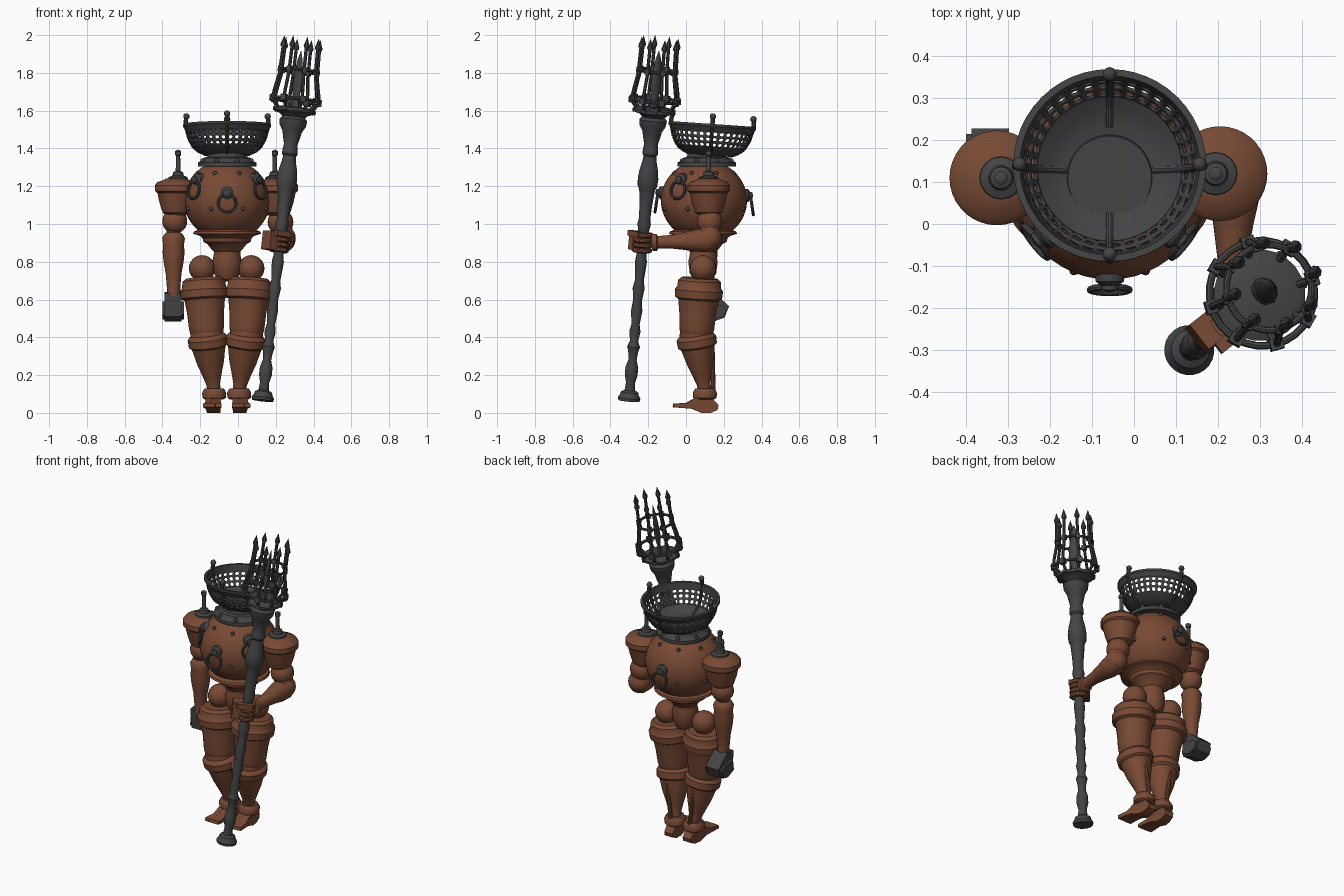
import bpy, bmesh, math
from mathutils import Vector as V, Matrix as M

def material(name, rgb):
    m = bpy.data.materials.new(name)
    m.diffuse_color = (*rgb, 1)
    return m
RUST = material("rust_brown", (0.19, 0.068, 0.034))
IRON = material("dark_iron", (0.058, 0.057, 0.058))

def finish(name, bm, mat, angle=35):
    bmesh.ops.remove_doubles(bm, verts=bm.verts, dist=1e-5)
    bmesh.ops.recalc_face_normals(bm, faces=bm.faces)
    me = bpy.data.meshes.new(name)
    bm.to_mesh(me); bm.free()
    me.materials.append(mat)
    me.shade_smooth()
    me.set_sharp_from_angle(angle=math.radians(angle))
    ob = bpy.data.objects.new(name, me)
    bpy.context.collection.objects.link(ob)
    return ob

def frame(a, b):
    # matrix at a with local Z pointing to b
    return M.Translation(V(a)) @ (V(b) - V(a)).to_track_quat('Z', 'Y').to_matrix().to_4x4()

def at(x, y, z):
    return M.Translation((x, y, z))

def lathe(bm, prof, mat4, n=32, closed=False):
    rings = []
    for r, z in prof:
        if r < 1e-6:
            rings.append([bm.verts.new(mat4 @ V((0, 0, z)))] * n)
        else:
            rings.append([bm.verts.new(mat4 @ V((r * math.cos(2 * math.pi * i / n), r * math.sin(2 * math.pi * i / n), z))) for i in range(n)])
    pairs = list(zip(rings, rings[1:])) + ([(rings[-1], rings[0])] if closed else [])
    for p, q in pairs:
        for i in range(n):
            j = (i + 1) % n
            vs = list(dict.fromkeys([p[i], p[j], q[j], q[i]]))
            if len(vs) > 2:
                bm.faces.new(vs)

def ball(bm, c, r, n=24):
    bmesh.ops.create_uvsphere(bm, u_segments=n, v_segments=n // 2, radius=r, matrix=at(*c))

def rods(bm, pts, r, n=10):
    for a, b in zip(pts, pts[1:]):
        l = (V(b) - V(a)).length
        lathe(bm, [(0, 0), (r, 0), (r, l), (0, l)], frame(a, b), n)

def torus(bm, R, r, mat4, n=32, k=8):
    lathe(bm, [(R + r * math.cos(2 * math.pi * i / k), r * math.sin(2 * math.pi * i / k)) for i in range(k)], mat4, n, True)

def box(bm, size, mat4):
    bmesh.ops.create_cube(bm, size=1, matrix=mat4 @ M.Diagonal((*size, 1)))

def extrude(bm, pts, w, mat4):
    # y-z outline extruded along x
    a, b = [[bm.verts.new(mat4 @ V((s * w / 2, y, z))) for y, z in pts] for s in (-1, 1)]
    bm.faces.new(a); bm.faces.new(b[::-1])
    for i in range(len(pts)):
        j = (i + 1) % len(pts)
        bm.faces.new((a[i], a[j], b[j], b[i]))

CX, CY = -0.058, 0.095

# Round torso and waist
bm = bmesh.new()
prof = [(0.228 * math.cos(math.radians(a)), 1.125 + 0.215 * math.sin(math.radians(a))) for a in range(-63, 67, 6)]
lathe(bm, [(0, prof[0][1])] + prof + [(0, prof[-1][1])], at(CX, CY, 0), 48)
finish("torso", bm, RUST)
bm = bmesh.new()
lathe(bm, [(0.14, 0.975), (0.175, 0.96), (0.18, 0.948), (0.145, 0.938), (0.13, 0.925), (0.125, 0.905),
           (0.105, 0.895), (0.085, 0.87), (0.07, 0.855), (0.07, 0.80), (0, 0.80)], at(CX, CY - 0.005, 0), 40)
lathe(bm, [(0, 0.86), (0.068, 0.85), (0.078, 0.80), (0.07, 0.74), (0.05, 0.705), (0, 0.695)], at(CX, CY - 0.005, 0))
finish("waist_and_pelvis", bm, RUST)

# Collar, studs and hanging rings
bm = bmesh.new()
lathe(bm, [(0, 1.30), (0.155, 1.305), (0.155, 1.325), (0.135, 1.335), (0.125, 1.35), (0.105, 1.355), (0.1, 1.38), (0, 1.38)], at(CX, 0.11, 0), 40)
for i in range(8):
    a = math.radians(22.5 + 45 * i)
    ball(bm, (CX + 0.14 * math.cos(a), 0.11 + 0.14 * math.sin(a), 1.335), 0.013, 10)
    for e in (-12, 42):
        t = math.radians(e)
        ball(bm, (CX + 0.228 * math.cos(t) * math.cos(a), CY + 0.228 * math.cos(t) * math.sin(a), 1.125 + 0.215 * math.sin(t)), 0.012, 10)
finish("collar_and_studs", bm, IRON)
bm = bmesh.new()
for ang, z in ((-90, 1.165), (90, 1.15), (-142, 1.235), (-38, 1.235)):
    a = math.radians(ang)
    d = V((math.cos(a), math.sin(a), 0))
    rr = 0.228 * math.sqrt(1 - ((z - 1.125) / 0.215) ** 2)
    p = V((CX, CY, z)) + d * rr
    lathe(bm, [(0, -0.02), (0.034, -0.02), (0.034, 0.008), (0.02, 0.018), (0.02, 0.028), (0, 0.034)], frame(p, p + d), 16)
    c = p + d * 0.028 + V((0, 0, -0.055))
    torus(bm, 0.047, 0.008, frame(c, c + d + V((0, 0, 0.15))), 28)
finish("hanging_rings", bm, IRON)

# Perforated bowl head
B = at(CX, 0.128, 1.36) @ M.Rotation(math.radians(-4), 4, 'X')
bm = bmesh.new()
N, ROWS = 36, 3
def wall(u, v):
    r = 0.175 + 0.035 * math.sin(v / ROWS * math.pi / 2)
    a = 2 * math.pi * u / N
    return B @ V((r * math.cos(a), r * math.sin(a), 0.045 + 0.085 * v / ROWS))
edge = [(1, 0), (1, 1), (0, 1), (-1, 1), (-1, 0), (-1, -1), (0, -1), (1, -1)]
for i in range(N):
    for j in range(ROWS):
        o = [bm.verts.new(wall(i + 0.5 + x / 2, j + 0.5 + y / 2)) for x, y in edge]
        h = [bm.verts.new(wall(i + 0.5 + 0.35 * math.cos(k * math.pi / 4), j + 0.5 + 0.35 * math.sin(k * math.pi / 4))) for k in range(8)]
        for k in range(8):
            m = (k + 1) % 8
            bm.faces.new((o[k], o[m], h[m], h[k]))
ob = finish("bowl_perforated_wall", bm, IRON)
mod = ob.modifiers.new("thickness", 'SOLIDIFY')
mod.thickness, mod.offset = 0.007, 0
bm = bmesh.new()
lathe(bm, [(0, 0), (0.11, 0.003), (0.15, 0.022), (0.178, 0.045), (0.172, 0.048), (0.145, 0.03), (0.105, 0.011), (0, 0.009)], B, 48)
lathe(bm, [(0.213, 0.13), (0.222, 0.148), (0.23, 0.158), (0.23, 0.17), (0.214, 0.17), (0.206, 0.13)], B, 48, True)
for i in range(4):
    R = B @ M.Rotation(i * math.pi / 2, 4, 'Z')
    rods(bm, [R @ V(p) for p in ((0.105, 0, 0.006), (0.15, 0, 0.026), (0.176, 0, 0.047), (0.2, 0, 0.09), (0.211, 0, 0.13), (0.222, 0, 0.165))], 0.010)
    rods(bm, [R @ V((0.222, 0, 0.15)), R @ V((0.216, 0, 0.205))], 0.012)
    ball(bm, R @ V((0.215, 0, 0.21)), 0.017, 12)
finish("bowl_rim_floor_and_straps", bm, IRON)

# Shoulders with iron spikes
PAULDRON = [(0, 1.24), (0.055, 1.24), (0.07, 1.232), (0.1, 1.222), (0.113, 1.205), (0.113, 1.175), (0.1, 1.165), (0.088, 1.11), (0.072, 1.06), (0.05, 1.045), (0, 1.045)]
SPIKE = [(0, 1.235), (0.052, 1.235), (0.05, 1.248), (0.03, 1.256), (0.026, 1.275), (0.013, 1.28), (0.011, 1.36), (0.016, 1.365), (0.016, 1.385), (0, 1.395)]
bm, bm2 = bmesh.new(), bmesh.new()
for x, y in ((-0.327, 0.11), (0.205, 0.12)):
    lathe(bm, PAULDRON, at(x, y, 0), 36)
    lathe(bm2, SPIKE, at(x + (0.01 if x < 0 else -0.01), y, 0), 16)
finish("shoulders", bm, RUST)
finish("shoulder_spikes", bm2, IRON)

# Hanging arm and iron hand
bm = bmesh.new()
ball(bm, (-0.335, 0.11, 1.015), 0.066)
lathe(bm, [(0.04, 0.98), (0.036, 0.955), (0.05, 0.945), (0.06, 0.925), (0.055, 0.89), (0.058, 0.85), (0.053, 0.80),
           (0.042, 0.74), (0.036, 0.67), (0.036, 0.62)], at(-0.341, 0.11, 0))
finish("hanging_arm", bm, RUST)
bm = bmesh.new()
extrude(bm, [(0.075, 0.635), (0.14, 0.64), (0.19, 0.60), (0.228, 0.565), (0.205, 0.505), (0.15, 0.485), (0.085, 0.51)], 0.09, at(-0.343, 0, 0))
extrude(bm, [(0.1, 0.59), (0.19, 0.57), (0.215, 0.55), (0.2, 0.51), (0.15, 0.495), (0.09, 0.52)], 0.116, at(-0.343, 0, 0))
finish("iron_hand", bm, IRON)

# Bent arm
bm = bmesh.new()
ball(bm, (0.225, 0.125, 1.01), 0.068)
ball(bm, (0.24, 0.125, 0.925), 0.066)
lathe(bm, [(0.055, 0.08), (0.055, 0), (0.06, -0.02)], frame((0.24, 0.125, 0.93), (0.225, 0.125, 1.02)))
lathe(bm, [(0, -0.06), (0.05, -0.04), (0.064, 0.0), (0.06, 0.06), (0.048, 0.12), (0.036, 0.2), (0.033, 0.27), (0.045, 0.275), (0.045, 0.3), (0, 0.3)],
      frame((0.24, 0.12, 0.915), (0.232, -0.17, 0.902)))
finish("bent_arm", bm, RUST)

# Torch staff
A = V((0.13, -0.302, 0.065))
P = frame(A, A + V((0.11, 0.086, 1)))
S = lambda z: (z - 0.065) * 1.0098
bm = bmesh.new()
staff = [(0, .065), (.057, .065), (.06, .08), (.05, .095), (.046, .11), (.028, .12), (.024, .16), (.034, .2), (.034, .24), (.022, .28),
         (.026, .32), (.034, .35), (.022, .38), (.03, .43), (.022, .47), (.03, .54), (.024, .6), (.032, .66), (.024, .7), (.03, .77), (.032, .8), (.026, .84),
         (.03, .97), (.036, 1.0), (.03, 1.03), (.034, 1.1), (.04, 1.16), (.042, 1.18), (.052, 1.2), (.055, 1.24), (.048, 1.29), (.038, 1.33),
         (.034, 1.36), (.042, 1.37), (.04, 1.4), (.036, 1.42), (.046, 1.46), (.052, 1.49), (.07, 1.52), (.074, 1.55), (.06, 1.565), (.075, 1.58),
         (.108, 1.59), (.11, 1.605), (.09, 1.615), (0, 1.615)]
lathe(bm, [(r, S(z)) for r, z in staff], P, 24)
finish("torch_staff", bm, IRON)

# Torch cage: eight bars with spear tips, two rings, inner spike
bm = bmesh.new()
torus(bm, 0.126, 0.009, P @ at(0, 0, S(1.655)), 32)
torus(bm, 0.102, 0.008, P @ at(0, 0, S(1.81)), 32)
for i in range(8):
    R = P @ M.Rotation(math.radians(22.5 + 45 * i), 4, 'Z')
    rods(bm, [R @ V((r, 0, S(z))) for r, z in ((.09, 1.6), (.128, 1.65), (.122, 1.7), (.104, 1.79), (.1, 1.935))], 0.009, 8)
    lathe(bm, [(0, 0), (.014, .0), (.016, .012), (.008, .035), (0, .06)], R @ at(.1, 0, S(1.928)), 8)
    box(bm, (.026, .032, .034), R @ at(.127, 0, S(1.655)))
    box(bm, (.022, .024, .03), R @ at(.102, 0, S(1.81)))
    box(bm, (.03, .024, .02), R @ at(.1, 0, S(1.6)))
lathe(bm, [(0, S(1.61)), (.03, S(1.62)), (.02, S(1.66)), (.036, S(1.72)), (.03, S(1.8)), (.018, S(1.87)), (0, S(1.92))], P @ M.Diagonal((1, .5, 1, 1)), 12)
finish("torch_cage", bm, IRON)

# Gripping hand: four fingers wrapped around the staff
bm = bmesh.new()
for i in range(4):
    z = S(0.862 + 0.027 * i)
    lathe(bm, [(0.03, z - .012), (.05, z - .012), (.056, z - .006), (.056, z + .006), (.05, z + .012), (.03, z + .012)], P @ M.Diagonal((1, .9, 1, 1)), 10, True)
box(bm, (0.075, 0.06, 0.1), P @ at(0.01, 0.055, S(0.905)))
box(bm, (0.03, 0.09, 0.03), P @ at(-0.04, 0.02, S(0.945)))
finish("gripping_hand", bm, RUST)

# Legs and feet, mirrored about the body centre
THIGH = [(0, -.03), (.06, -.02), (.085, .01), (.093, .05), (.098, .13), (.106, .19), (.108, .2), (.125, .21), (.128, .25), (.117, .265),
         (.113, .3), (.095, .315), (0, .315)]
SHIN = [(0, -.01), (.036, -.01), (.036, .04), (.05, .09), (.072, .16), (.085, .22), (.09, .24), (.104, .25), (.106, .29), (.095, .305), (.08, .315), (0, .32)]
CUFF = [(0, .07), (.05, .072), (.062, .08), (.064, .105), (.058, .118), (.05, .13), (0, .13)]
FOOT = [(-.07, .03), (-.068, .05), (.0, .052), (.05, .08), (.13, .085), (.172, .04), (.165, .015), (.13, 0), (.085, .0), (.03, .022)]
for side, s in (("left", -1), ("right", 1)):
    X = lambda o: -0.06 + s * o
    bm = bmesh.new()
    ball(bm, (X(.13), .09, .765), 0.07)
    lathe(bm, THIGH, frame((X(.104), .054, .40), (X(.122), .072, .70)), 36)
    ball(bm, (X(.104), .054, .41), 0.088)
    lathe(bm, SHIN, frame((X(.066), .10, .11), (X(.102), .054, .40)), 36)
    lathe(bm, CUFF, at(X(.066), .10, 0))
    rods(bm, [(X(.066), .145, .12), (X(.095), .14, .34)], 0.012)
    finish(side + "_leg", bm, RUST)
    bm = bmesh.new()
    for k in (-1, 0, 1):
        extrude(bm, FOOT, 0.032, at(X(.068) + k * .018, .10, 0) @ M.Rotation(math.radians(5 * k + 3 * s), 4, 'Z') @ at(0, -.10, 0))
    finish(side + "_foot", bm, RUST)
